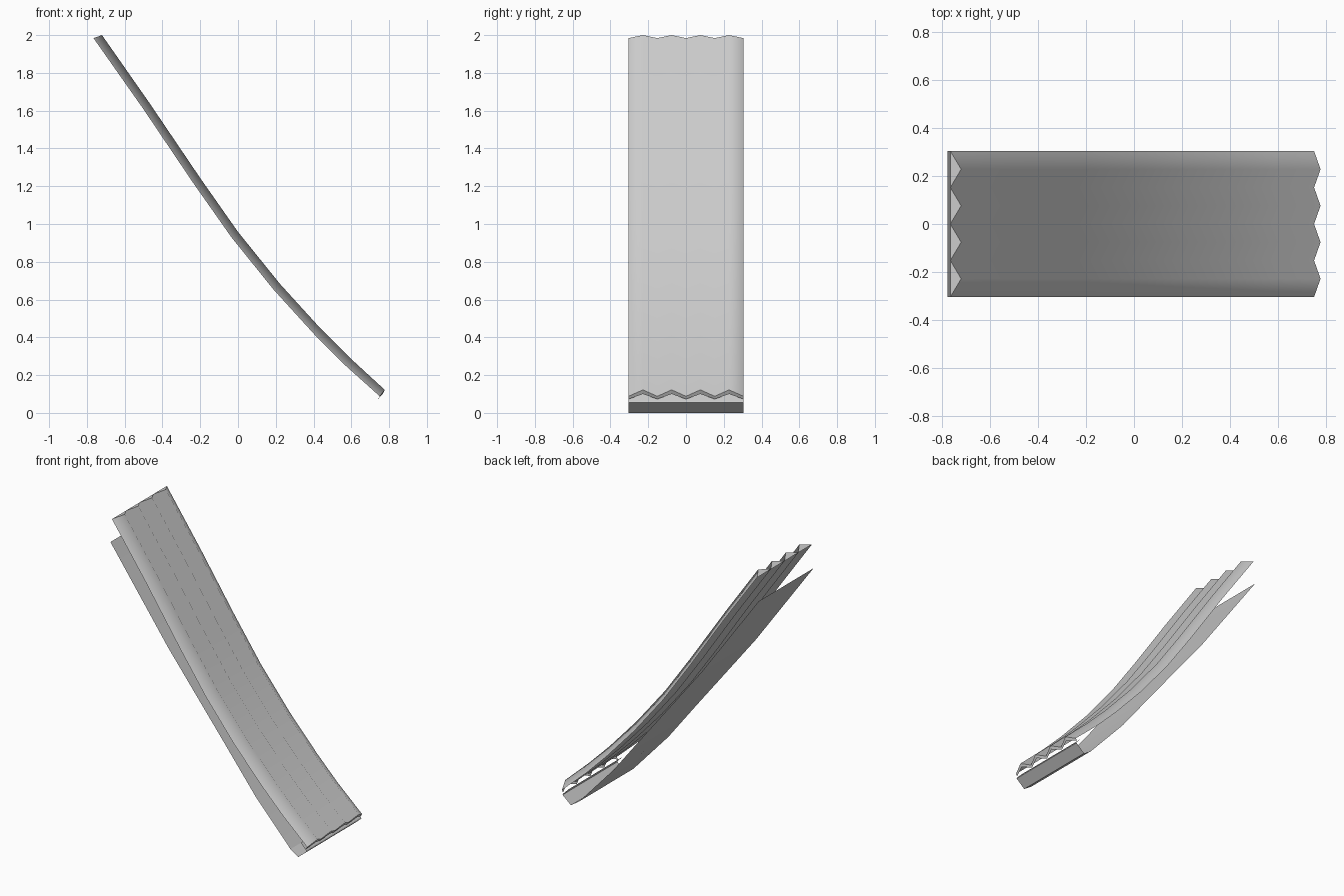
import bpy

cube = bpy.data.objects.get("Cube")
if cube:
    bpy.data.objects.remove(cube, do_unlink=True)

HALF = 0.304   # half width of the panel
RIBS = 4

grey = bpy.data.materials.new("light_grey")
grey.use_nodes = True
COLOUR = (0.6, 0.6, 0.6, 1)
grey.diffuse_color = COLOUR
grey.node_tree.nodes["Principled BSDF"].inputs["Base Color"].default_value = COLOUR


def add_object(name, verts, faces, smooth=False):
    mesh = bpy.data.meshes.new(name)
    mesh.from_pydata(verts, [], faces)
    mesh.materials.append(grey)
    for p in mesh.polygons:
        p.use_smooth = smooth
    obj = bpy.data.objects.new(name, mesh)
    bpy.context.collection.objects.link(obj)
    return obj


def sheet(name, valley, peak, ribs, smooth=False, flip=False):
    """Sweep a profile across the width, alternating valley and peak lines."""
    cols = 2 * ribs + 1
    verts, faces = [], []
    for v, p in zip(valley, peak):
        for j in range(cols):
            x, z = p if j % 2 else v
            verts.append((x, -HALF + 2 * HALF * j / (cols - 1), z))
    for i in range(len(valley) - 1):
        for j in range(cols - 1):
            a = i * cols + j
            f = (a, a + cols, a + cols + 1, a + 1)
            faces.append(f[::-1] if flip else f)
    return add_object(name, verts, faces, smooth)


# ribbed upper sheet
peak = [(-.72, 2), (-.465, 1.635), (-.2, 1.243), (0, .958),
        (.222, .683), (.434, .45), (.593, .291), (.777, .122)]
valley = [(-.765, 1.984), (-.502, 1.61), (-.237, 1.217), (-.035, .93),
          (.188, .653), (.402, .418), (.561, .258), (.75, .088)]
sheet("ribbed_sheet", valley, peak, RIBS, smooth=True)

# short folded lip along the lower ribbed end
sheet("end_lip", [valley[-1], (.741, .073)], [peak[-1], (.766, .1)], RIBS)

# triangular caps closing the ribs at the upper end
cap_verts, cap_faces = [], []
step = HALF / RIBS
for k in range(RIBS):
    y = -HALF + 2 * step * k
    n = len(cap_verts)
    cap_verts += [(valley[0][0], y, valley[0][1]),
                  (peak[0][0], y + step, peak[0][1]),
                  (valley[0][0], y + 2 * step, valley[0][1])]
    cap_faces.append((n, n + 1, n + 2))
add_object("rib_end_caps", cap_verts, cap_faces)

# plain backing sheet under the ribs
backing = [(-.777, 1.82), (-.33, 1.2), (.12, .63), (.35, .335), (.62, .04)]
sheet("backing_sheet", backing, backing, 1, smooth=True, flip=True)

# folded channel at the foot of the backing sheet
channel = [backing[-1], (.68, 0), (.745, .055), (.742, .063), (.70, .105)]
sheet("foot_channel", channel, channel, 1, flip=True)
